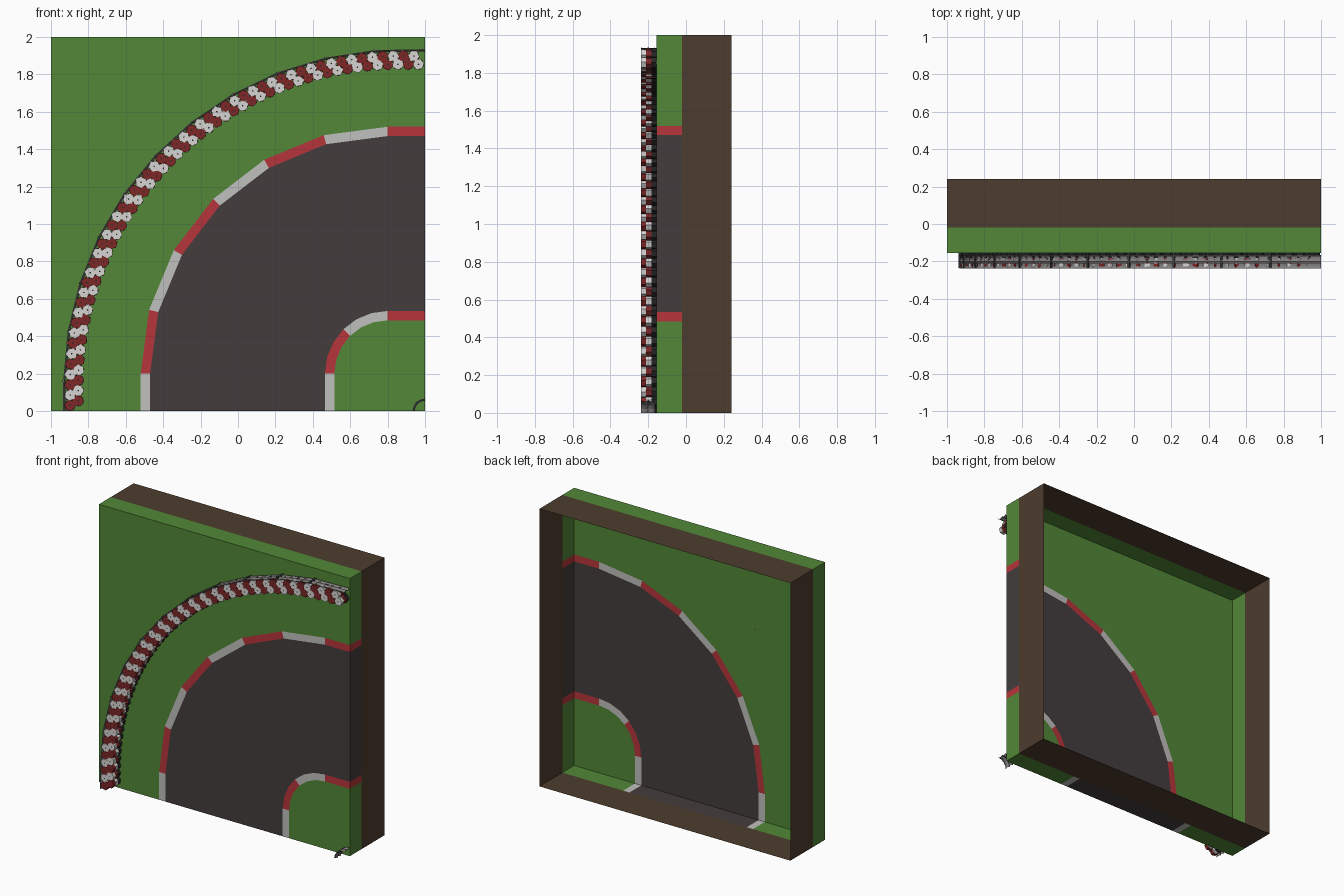
import bpy, bmesh, math, random
from mathutils import Matrix, Vector

if "Cube" in bpy.data.objects:
    bpy.data.objects.remove(bpy.data.objects["Cube"])

random.seed(4)
MATS = {}


def mat(name, rgb):
    m = bpy.data.materials.new(name)
    m.diffuse_color = (*rgb, 1)
    m.use_nodes = True
    m.node_tree.nodes["Principled BSDF"].inputs["Base Color"].default_value = m.diffuse_color
    MATS[name] = m


mat("grass_green", (0.085, 0.245, 0.039))
mat("asphalt", (0.057, 0.046, 0.047))
mat("kerb_red", (0.47, 0.035, 0.043))
mat("kerb_white", (0.53, 0.525, 0.51))
mat("earth_brown", (0.075, 0.045, 0.027))
mat("tyre_red", (0.21, 0.02, 0.02))
mat("tyre_white", (0.68, 0.66, 0.65))
mat("tyre_black", (0.02, 0.02, 0.02))
mat("rail_grey", (0.22, 0.205, 0.205))
mat("post_grey", (0.05, 0.05, 0.05))

FRONT, MID, BACK = -0.155, -0.02, 0.24


def finish(name, bm, mats):
    me = bpy.data.meshes.new(name)
    bm.to_mesh(me)
    bm.free()
    for m in mats:
        me.materials.append(MATS[m])
    ob = bpy.data.objects.new(name, me)
    bpy.context.collection.objects.link(ob)
    return ob


def bend(r, cx, cz, angles):
    """Quarter bend with straight ends, from the bottom edge to the right edge."""
    pts = [(cx - r, 0.0)]
    pts += [(cx - r * math.cos(math.radians(a)), cz + r * math.sin(math.radians(a))) for a in angles]
    return pts + [(1.0, cz + r)]


# track tile: front sheet made of strips, then coloured side walls
bm = bmesh.new()
cache = {}


def vert(p, y=FRONT):
    key = (round(p[0], 5), y, round(p[1], 5))
    if key not in cache:
        cache[key] = bm.verts.new(key)
    return cache[key]


def face(pts, m):
    f = bm.faces.new([vert(p) for p in pts])
    f.material_index = m
    f.normal_update()
    if f.normal.y > 0:
        f.normal_flip()


def strip(a, b, colours):
    for i, c in enumerate(colours):
        face([a[i], a[i + 1], b[i + 1], b[i]], c)


steps = [15 * i for i in range(7)]
out_a, out_b, in_a, in_b = [bend(r, 0.8, 0.2, steps) for r in (1.32, 1.27, 0.335, 0.285)]
strip(out_a, out_b, [3, 2] * 4)
strip(out_b, in_a, [1] * 8)
strip(in_a, in_b, [3, 2, 2, 2, 3, 3, 3, 2])
face(in_b + [(1, 0)], 0)
face(out_a[:5] + [(-1, 2), (-1, 0)], 0)
face(out_a[4:] + [(1, 2), (-1, 2)], 0)
for e in [e for e in bm.edges if e.is_boundary]:
    loop = e.link_loops[0]
    a, b = loop.vert, loop.link_loop_next.vert
    m = loop.face.material_index
    f = bm.faces.new([b, a, vert((a.co.x, a.co.z), MID), vert((b.co.x, b.co.z), MID)])
    f.material_index = m
finish("track_tile", bm, ["grass_green", "asphalt", "kerb_red", "kerb_white"])

# earth base: open frame behind the tile
bm = bmesh.new()
corners = [(-1, 0), (1, 0), (1, 2), (-1, 2)]
near = [bm.verts.new((x, MID, z)) for x, z in corners]
far = [bm.verts.new((x, BACK, z)) for x, z in corners]
for i in range(4):
    j = (i + 1) % 4
    bm.faces.new([near[i], near[j], far[j], far[i]])
finish("earth_base", bm, ["earth_brown"])


# guard rails: folded beam swept along a bend
def rail(name, pts_fn):
    bm = bmesh.new()
    profile = [(0, -0.165), (-0.008, -0.177), (-0.008, -0.186), (0, -0.2),
               (-0.008, -0.214), (-0.008, -0.224), (0, -0.238), (-0.003, -0.238)]
    profile += [(d - 0.004, y) for d, y in reversed(profile[:-1])]
    rings = []
    for d, y in profile:
        rings.append([bm.verts.new((x, y, z)) for x, z in pts_fn(d)])
    for i in range(len(rings)):
        a, b = rings[i], rings[(i + 1) % len(rings)]
        for k in range(len(a) - 1):
            bm.faces.new([a[k], a[k + 1], b[k + 1], b[k]])
    bmesh.ops.recalc_face_normals(bm, faces=bm.faces)
    finish(name, bm, ["rail_grey"])


rail_angles = [1 + 8.45 * i for i in range(11)]
rail("outer_guard_rail", lambda d: bend(1.805 + d, 0.87, 0.13, rail_angles))
rail("corner_guard_rail", lambda d: bend(0.067 + d, 1.0, 0.0, [22.5, 45, 67.5]))


# rail posts: thin uprights at each joint
def posts(name, pts, size):
    bm = bmesh.new()
    for x, z in pts:
        ang = math.atan2(z, x - 1)
        m = Matrix.Translation((x, (FRONT - 0.236) / 2, z)) @ Matrix.Rotation(-ang, 4, 'Y')
        bmesh.ops.create_cube(bm, size=1, matrix=m @ Matrix.Diagonal((size, 0.081, size, 1)))
    finish(name, bm, ["post_grey"])


posts("outer_rail_posts", bend(1.802, 0.87, 0.13, rail_angles)[1:-1], 0.011)
posts("corner_rail_posts", bend(0.064, 1.0, 0.0, [45])[1:-1], 0.008)


# tyre wall: two staggered rows, three layers of six-sided tyres
def along(s, r, cx=0.87, cz=0.13):
    arc = 1.75 * math.pi / 2
    if s < cz:
        return cx - r, s
    if s > cz + arc:
        return cx + s - cz - arc, cz + r
    a = (s - cz) / 1.75
    return cx - r * math.cos(a), cz + r * math.sin(a)


bm = bmesh.new()
total = 0.26 + 1.75 * math.pi / 2
count = 54
pitch = (total - 0.035) / count
height = 0.028
for layer in range(3):
    y = FRONT - height * (layer + 0.5)
    for row, r in enumerate((1.768, 1.724)):
        for i in range(count):
            x, z = along(0.03 + pitch * (i + 0.45 * row), r)
            m = Matrix.Translation((min(x, 0.972), y, z)) @ Matrix.Rotation(math.pi / 2, 4, 'X')
            m = m @ Matrix.Rotation(random.uniform(0, math.pi), 4, 'Z')
            got = bmesh.ops.create_cone(bm, cap_ends=True, segments=6, radius1=0.031,
                                        radius2=0.031, depth=height - 0.001, matrix=m)
            colour = 2 if layer == 0 else (i + layer) % 2
            for f in {f for v in got["verts"] for f in v.link_faces}:
                f.material_index = colour
            if layer == 2:  # hub hole
                hub = m @ Matrix.Translation((0, 0, height / 2 + 0.0005))
                got = bmesh.ops.create_circle(bm, cap_ends=True, segments=4, radius=0.005, matrix=hub)
                for f in {f for v in got["verts"] for f in v.link_faces}:
                    f.material_index = 2
finish("tyre_wall", bm, ["tyre_red", "tyre_white", "tyre_black"])
